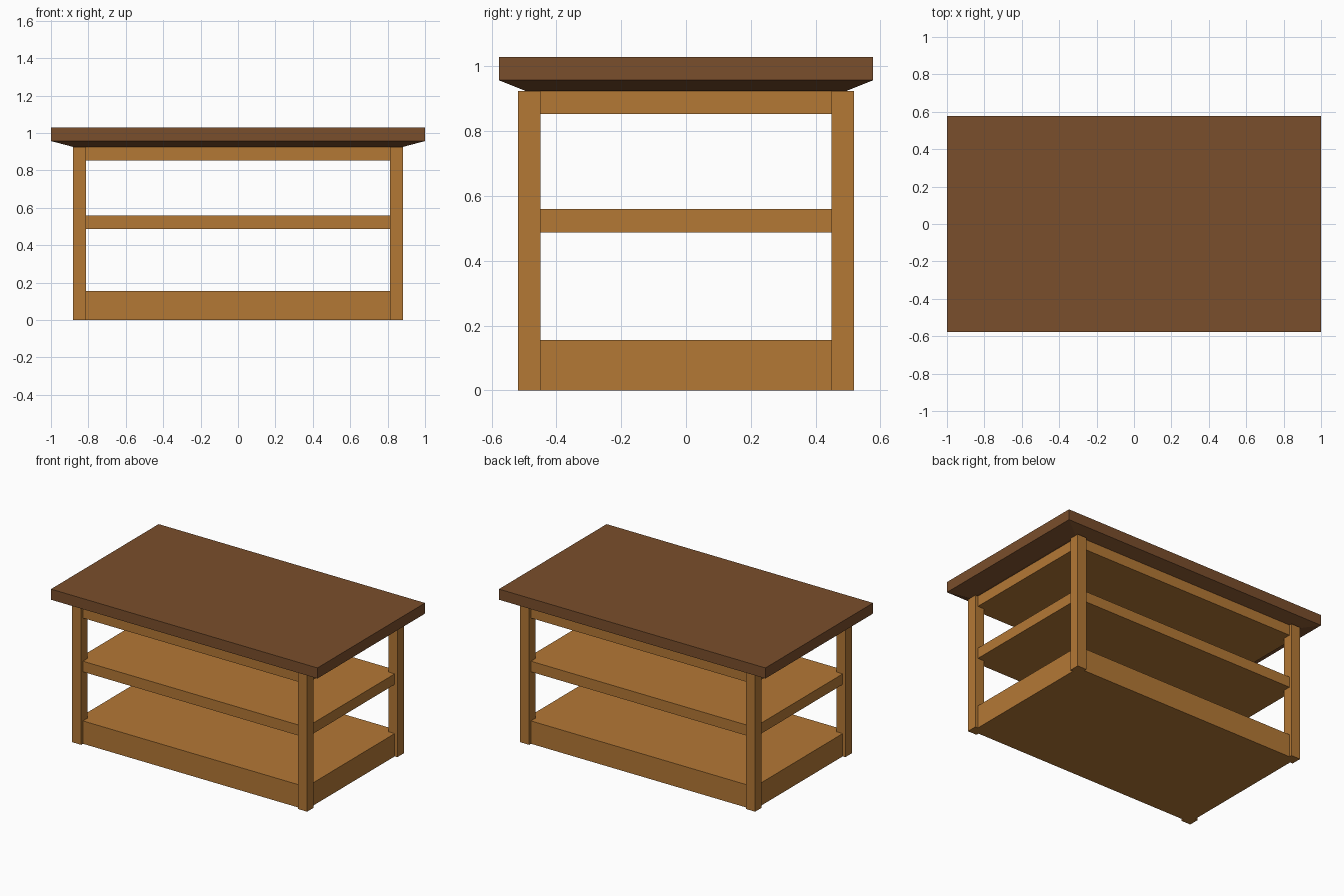
import bpy
import bmesh

if "Cube" in bpy.data.objects:
    bpy.data.objects.remove(bpy.data.objects["Cube"])


def material(name, rgb):
    m = bpy.data.materials.new(name)
    m.diffuse_color = (*rgb, 1.0)
    m.use_nodes = True
    m.node_tree.nodes["Principled BSDF"].inputs["Base Color"].default_value = m.diffuse_color
    return m


oak = material("golden_oak", (0.456, 0.188, 0.036))
walnut = material("dark_walnut", (0.195, 0.077, 0.025))


def stack(name, layers, mat, centre=(0, 0)):
    """Closed solid through rectangles given as (half_x, half_y, z), bottom to top."""
    bm = bmesh.new()
    cx, cy = centre
    rings = [[bm.verts.new((cx + sx * hx, cy + sy * hy, z))
              for sx, sy in ((-1, -1), (1, -1), (1, 1), (-1, 1))]
             for hx, hy, z in layers]
    bm.faces.new(rings[0][::-1])
    bm.faces.new(rings[-1])
    for a, b in zip(rings, rings[1:]):
        for i in range(4):
            j = (i + 1) % 4
            bm.faces.new((a[i], a[j], b[j], b[i]))
    mesh = bpy.data.meshes.new(name)
    bm.to_mesh(mesh)
    bm.free()
    mesh.materials.append(mat)
    ob = bpy.data.objects.new(name, mesh)
    bpy.context.collection.objects.link(ob)
    return ob


# Table top with a bevelled underside
stack("table_top", [(0.875, 0.495, 0.924), (1.0, 0.577, 0.957), (1.0, 0.577, 1.029)], walnut)

# Base, middle shelf and top frame slabs, set slightly inside the leg faces
for name, z0, z1 in (("base", 0.0, 0.155), ("middle_shelf", 0.488, 0.56),
                     ("top_frame", 0.853, 0.924)):
    stack(name, [(0.862, 0.5, z0), (0.862, 0.5, z1)], oak)

# Four corner legs
for sx, side in ((-1, "left"), (1, "right")):
    for sy, end in ((-1, "front"), (1, "back")):
        stack(f"{end}_{side}_leg", [(0.034, 0.035, 0.0), (0.034, 0.035, 0.924)],
              oak, (sx * 0.848, sy * 0.484))
